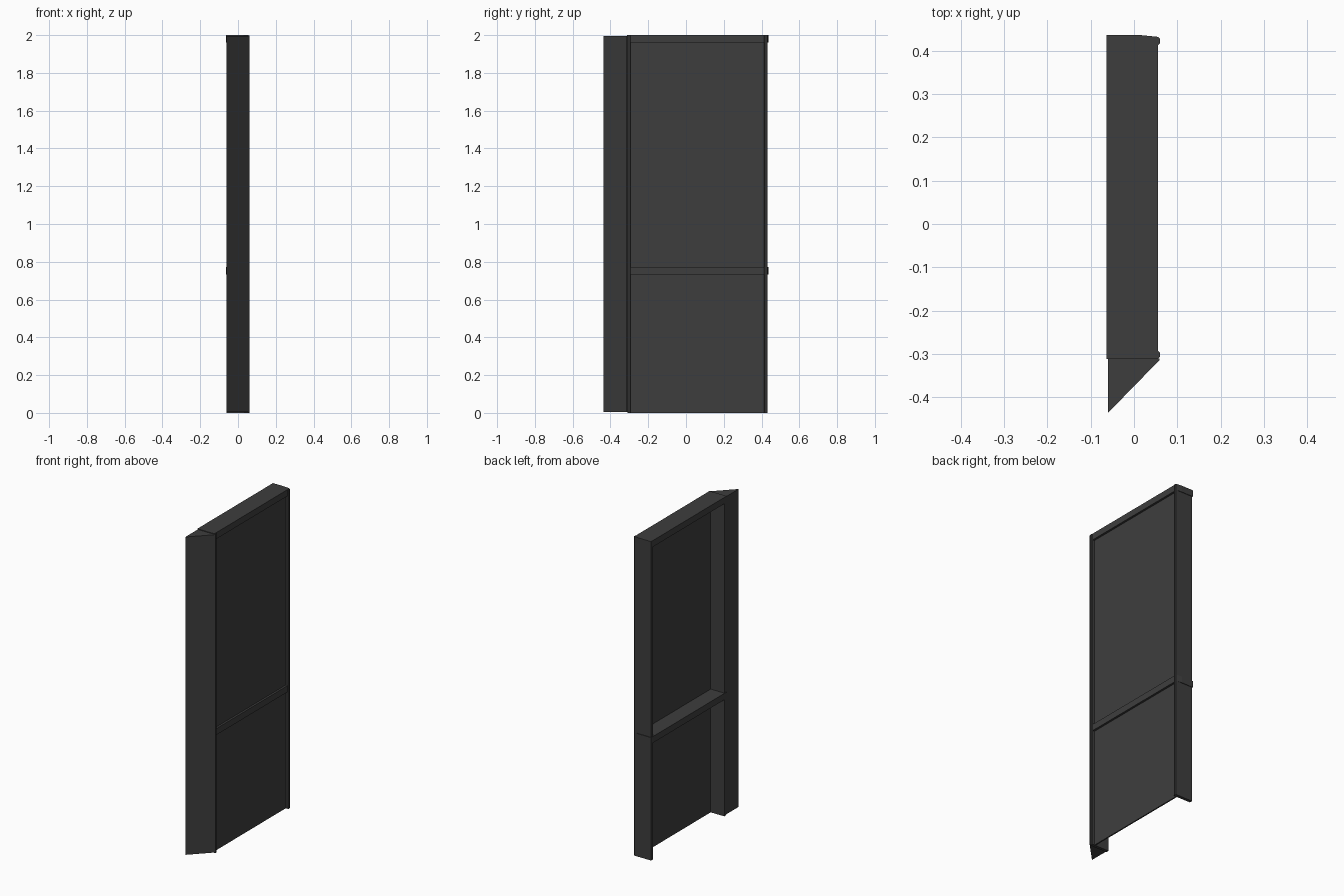
import bpy
import bmesh

cube = bpy.data.objects.get("Cube")
if cube:
    bpy.data.objects.remove(cube, do_unlink=True)

# Single dark grey finish
grey = bpy.data.materials.new("dark_grey")
grey.use_nodes = True
colour = (0.048, 0.048, 0.048, 1)
grey.diffuse_color = colour
bsdf = next(n for n in grey.node_tree.nodes if n.type == "BSDF_PRINCIPLED")
bsdf.inputs["Base Color"].default_value = colour


def extrude_profile(name, points, bottom, top):
    """Extrude a closed plan outline of (x, y) points from bottom to top."""
    bm = bmesh.new()
    face = bm.faces.new([bm.verts.new((x, y, bottom)) for x, y in points])
    result = bmesh.ops.extrude_face_region(bm, geom=[face])
    verts = [g for g in result["geom"] if isinstance(g, bmesh.types.BMVert)]
    bmesh.ops.translate(bm, verts=verts, vec=(0, 0, top - bottom))
    bmesh.ops.recalc_face_normals(bm, faces=bm.faces)
    mesh = bpy.data.meshes.new(name)
    bm.to_mesh(mesh)
    bm.free()
    mesh.materials.append(grey)
    obj = bpy.data.objects.new(name, mesh)
    bpy.context.collection.objects.link(obj)
    return obj


def box(name, x0, x1, y0, y1, z0, z1):
    return extrude_profile(name, [(x0, y0), (x1, y0), (x1, y1), (x0, y1)], z0, z1)


# Upright side boards with chamfered outer edges
BACK, FACE, CHAMFER = -0.06, 0.06, 0.004
for name, y0, y1 in (("front_stile", -0.311, -0.293), ("rear_stile", 0.413, 0.432)):
    extrude_profile(name, [
        (BACK, y0), (FACE - CHAMFER, y0), (FACE, y0 + CHAMFER),
        (FACE, y1 - CHAMFER), (FACE - CHAMFER, y1), (BACK, y1)], 0, 1.998)

# Deep cross rails, slightly proud of the stiles at the open side
for name, z0, z1 in (("top_rail", 1.96, 2.0), ("middle_rail", 0.732, 0.772)):
    extrude_profile(name, [
        (-0.063, -0.312), (0.055, -0.312), (0.055, 0.432),
        (0.015, 0.436), (-0.063, 0.436)], z0, z1)

# Thin infill panel, set back from the rails
box("panel", 0.034, 0.042, -0.3, 0.42, 0, 1.98)

# Triangular post along the front edge
extrude_profile("corner_post", [(BACK, -0.436), (0.059, -0.314), (0.059, -0.31),
                                (BACK, -0.31)], 0.005, 1.996)
